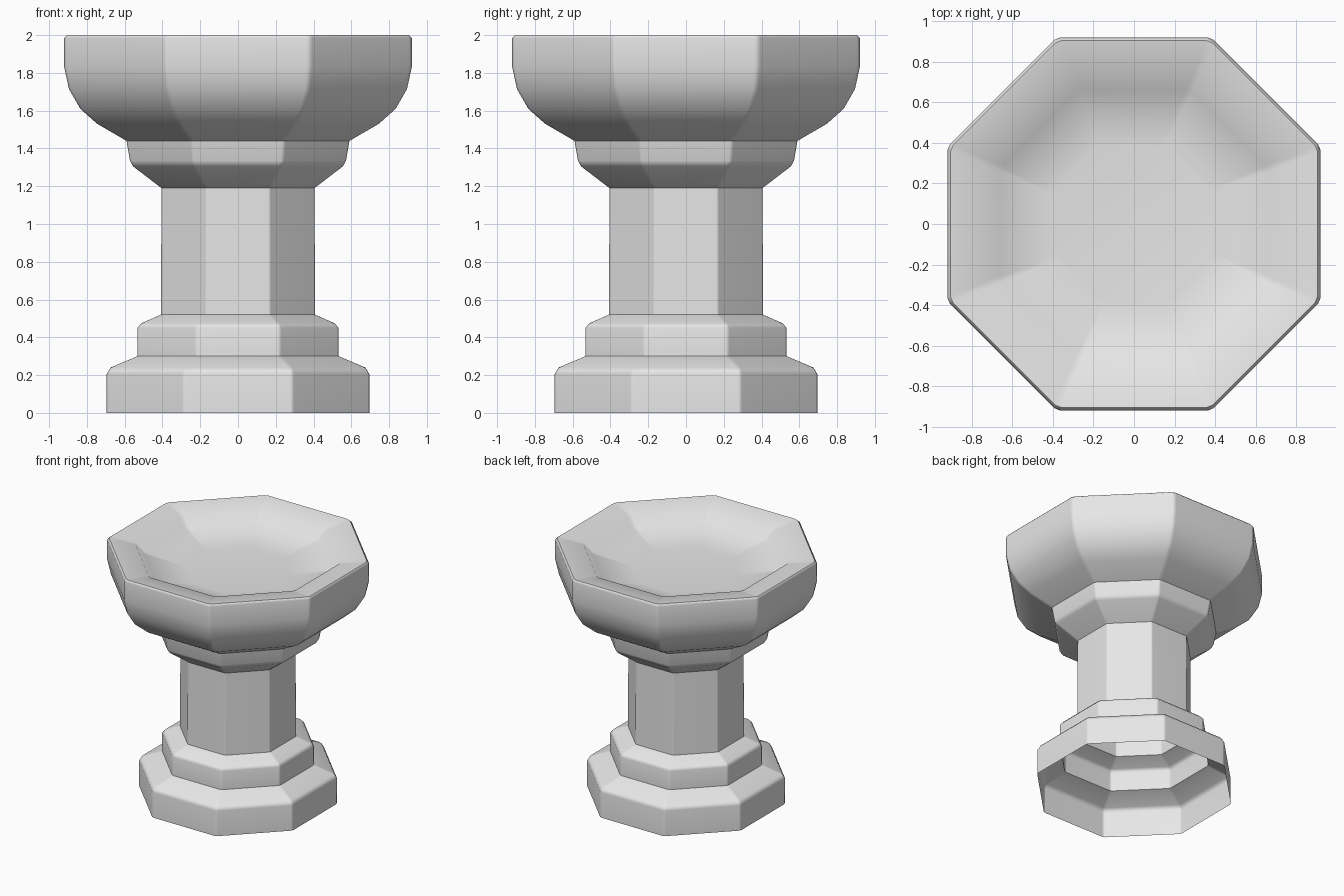
import bpy
import bmesh
import math
from mathutils import Matrix, Vector

cube = bpy.data.objects.get("Cube")
if cube:
    bpy.data.objects.remove(cube, do_unlink=True)

stone = bpy.data.materials.new("grey stone")
stone.use_nodes = True
stone.diffuse_color = (0.8, 0.8, 0.8, 1)
stone.node_tree.nodes["Principled BSDF"].inputs["Base Color"].default_value = (0.8, 0.8, 0.8, 1)

SIDES = 8
TAN = math.tan(math.pi / SIDES)


def octagon_ring(bm, apothem, z, chamfer):
    """Octagon with slightly chamfered corners, two points per side."""
    half = apothem * TAN - chamfer
    ring = []
    for i in range(SIDES):
        turn = Matrix.Rotation(math.tau * i / SIDES, 4, 'Z')
        for y in (-half, half):
            ring.append(bm.verts.new(turn @ Vector((apothem, y, z))))
    return ring


def octagon_lathe(name, profile, chamfer, floor=False):
    """Skin a profile of (apothem, height) points around eight sides."""
    bm = bmesh.new()
    rings = [octagon_ring(bm, a, z, chamfer) for a, z in profile]
    for low, high in zip(rings, rings[1:]):
        n = len(low)
        for i in range(n):
            j = (i + 1) % n
            bm.faces.new((low[i], low[j], high[j], high[i]))
    if floor:
        bm.faces.new(rings[-1])
    mesh = bpy.data.meshes.new(name)
    bm.to_mesh(mesh)
    bm.free()
    mesh.materials.append(stone)
    obj = bpy.data.objects.new(name, mesh)
    bpy.context.collection.objects.link(obj)
    bpy.ops.object.select_all(action='DESELECT')
    obj.select_set(True)
    bpy.context.view_layer.objects.active = obj
    bpy.ops.object.shade_smooth_by_angle(angle=math.radians(48))
    weighted = obj.modifiers.new("weighted normals", 'WEIGHTED_NORMAL')
    weighted.keep_sharp = True
    return obj


# Stepped plinth, hollow and open underneath
octagon_lathe("plinth", [(0.695, 0), (0.695, 0.205), (0.675, 0.24), (0.533, 0.30),
                         (0.533, 0.45), (0.51, 0.475), (0.408, 0.52)], 0.012)

# Straight pillar
octagon_lathe("pillar", [(0.408, 0.52), (0.405, 1.19)], 0.008)

# Flared collar under the bowl
octagon_lathe("collar", [(0.405, 1.19), (0.555, 1.305), (0.572, 1.335), (0.59, 1.44)], 0.012)

# Rounded bowl, sloping rim and shallow basin
octagon_lathe("bowl", [(0.59, 1.44), (0.745, 1.53), (0.835, 1.61), (0.895, 1.715),
                       (0.92, 1.83), (0.92, 1.985), (0.905, 2.0), (0.72, 1.97),
                       (0.66, 1.90), (0.39, 1.83)], 0.018, floor=True)
